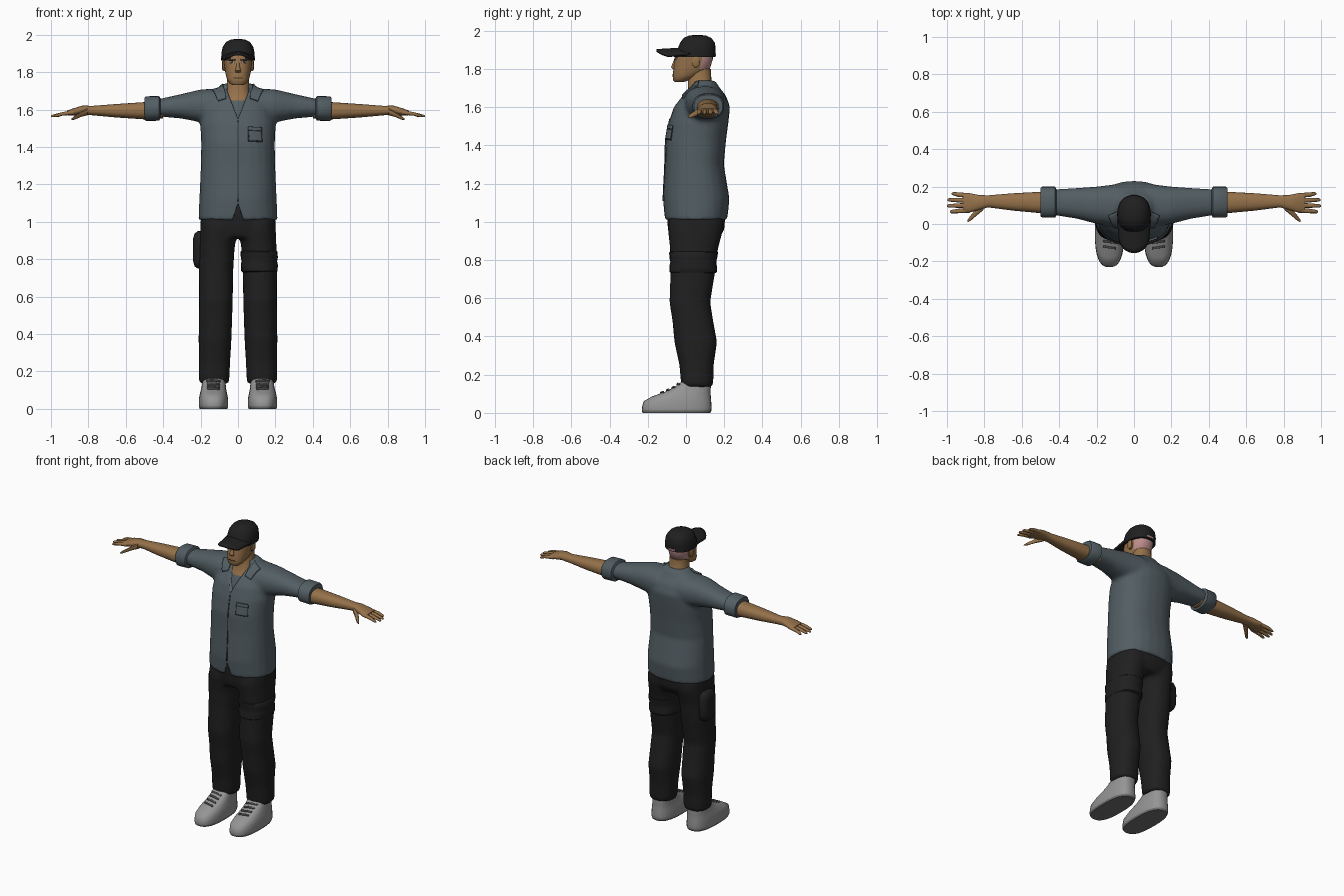
import bpy, bmesh, math
from mathutils import Vector

cube = bpy.data.objects.get("Cube")
if cube:
    bpy.data.objects.remove(cube, do_unlink=True)


def material(name, r, g, b):
    mat = bpy.data.materials.new(name)
    mat.use_nodes = True
    mat.diffuse_color = (r, g, b, 1)
    bsdf = next(n for n in mat.node_tree.nodes if n.type == 'BSDF_PRINCIPLED')
    bsdf.inputs["Base Color"].default_value = (r, g, b, 1)
    return mat


SLATE = material("slate_cloth", .085, .112, .125)
SEAM = material("dark_slate_seam", .03, .04, .045)
BLACK = material("black_cloth", .014, .014, .014)
SKIN = material("tan_skin", .3, .165, .068)
PINK = material("pink_scalp", .5, .27, .26)
GREY = material("grey_leather", .3, .3, .3)
SOLE = material("dark_grey_sole", .16, .16, .16)
WHITE = material("eye_white", .6, .6, .6)
BROWN = material("dark_brown", .05, .03, .015)


def finish(name, bm, mat, mirror=False):
    """Turn a bmesh into a smooth-shaded object, optionally mirrored in x."""
    bmesh.ops.recalc_face_normals(bm, faces=bm.faces)
    mesh = bpy.data.meshes.new(name)
    bm.to_mesh(mesh)
    bm.free()
    mesh.materials.append(mat)
    obj = bpy.data.objects.new(name, mesh)
    bpy.context.collection.objects.link(obj)
    bpy.ops.object.select_all(action='DESELECT')
    obj.select_set(True)
    bpy.context.view_layer.objects.active = obj
    bpy.ops.object.shade_smooth_by_angle(angle=math.radians(45))
    if mirror:
        obj.modifiers.new("mirror", 'MIRROR')
    return obj


def add_loft(bm, axis, rings, side=1, n=24, p=2.3):
    """Rings are (position on axis, centre, centre, radius, radius)."""
    loops = []
    for t, cu, cv, ru, rv in rings:
        loop = []
        for i in range(n):
            a = math.tau * i / n
            c, s = math.cos(a), math.sin(a)
            u = cu + ru * math.copysign(abs(c) ** (2 / p), c)
            v = cv + rv * math.copysign(abs(s) ** (2 / p), s)
            x, y, z = (u, v, t) if axis == 'z' else (t, u, v)
            loop.append(bm.verts.new((x * side, y, z)))
        loops.append(loop)
    for low, high in zip(loops, loops[1:]):
        for i in range(n):
            j = (i + 1) % n
            bm.faces.new((low[i], low[j], high[j], high[i]))
    bm.faces.new(loops[0])
    bm.faces.new(loops[-1])


def loft(name, axis, rings, mat, mirror=False, **kw):
    bm = bmesh.new()
    add_loft(bm, axis, rings, **kw)
    return finish(name, bm, mat, mirror)


def paint(obj, mat, rule):
    obj.data.materials.append(mat)
    for face in obj.data.polygons:
        if rule(face.center):
            face.material_index = len(obj.data.materials) - 1


def blend(obj):
    """Fuse overlapping lofts into one soft cloth surface."""
    mod = obj.modifiers.new("fuse", 'REMESH')
    mod.mode, mod.voxel_size, mod.use_smooth_shade = 'VOXEL', .013, True
    soft = obj.modifiers.new("soften", 'SMOOTH')
    soft.factor, soft.iterations = .5, 4


def cut(obj, name, points, back):
    """Cut a prism with an xz outline into the front of a part."""
    bm = bmesh.new()
    front = [bm.verts.new((x, -.3, z)) for x, z in points]
    face = bm.faces.new(front)
    ext = bmesh.ops.extrude_face_region(bm, geom=[face])["geom"]
    for v in ext:
        if isinstance(v, bmesh.types.BMVert):
            v.co.y = back
    cutter = finish(name, bm, SLATE)
    cutter.hide_render = True
    cutter.display_type = 'WIRE'
    cutter.hide_set(True)
    mod = obj.modifiers.new(name, 'BOOLEAN')
    mod.operation, mod.solver, mod.object = 'DIFFERENCE', 'EXACT', cutter


def plate(name, corners, target, mat, thick=.006, mirror=False, n=8):
    """Thin patch between four corners, draped on a target."""
    a, b, c, d = map(Vector, corners)
    bm = bmesh.new()
    grid = [[bm.verts.new(a.lerp(b, i / n).lerp(d.lerp(c, i / n), j / n))
             for i in range(n + 1)] for j in range(n + 1)]
    for r, s in zip(grid, grid[1:]):
        for i in range(n):
            bm.faces.new((r[i], r[i + 1], s[i + 1], s[i]))
    obj = finish(name, bm, mat, mirror)
    wrap = obj.modifiers.new("drape", 'SHRINKWRAP')
    wrap.target, wrap.wrap_mode, wrap.offset = target, 'ABOVE_SURFACE', thick / 2
    solid = obj.modifiers.new("thickness", 'SOLIDIFY')
    solid.thickness, solid.offset = thick, 0
    return obj


def rect(x0, x1, z0, z1, y):
    return [(x0, y, z0), (x1, y, z0), (x1, y, z1), (x0, y, z1)]


# Shirt: torso and sleeves fused, open at neck and hem
bm = bmesh.new()
add_loft(bm, 'z', [(1.01, 0, .052, .212, .164), (1.12, 0, .054, .207, .174),
                   (1.3, 0, .044, .199, .154), (1.42, 0, .05, .197, .159),
                   (1.52, 0, .066, .202, .156), (1.6, 0, .083, .19, .148),
                   (1.66, 0, .095, .165, .115), (1.7, 0, .1, .12, .077),
                   (1.74, 0, .09, .078, .062)])
for side in (1, -1):
    add_loft(bm, 'x', [(.08, .1, 1.615, .115, .1), (.2, .1, 1.62, .1, .088),
                       (.3, .11, 1.618, .083, .066), (.44, .117, 1.609, .068, .044)], side)
shirt = finish("shirt", bm, SLATE)
blend(shirt)
cut(shirt, "neck_cutter", [(0, 1.55), (.085, 1.77), (-.085, 1.77)], .045)
cut(shirt, "hem_cutter", [(0, 1.1), (.04, .98), (-.04, .98)], -.07)
loft("sleeve_cuffs", 'x', [(.415, .117, 1.607, .07, .054), (.422, .117, 1.607, .083, .066),
                           (.49, .117, 1.605, .083, .066), (.5, .117, 1.605, .075, .06)],
     SLATE, True)
plate("collar_flaps", [(.062, -.005, 1.65), (.1, 0, 1.635), (.135, .05, 1.69), (.075, .07, 1.73)],
      shirt, SLATE, .009, True)
plate("front_placket", [(-.003, -.115, 1.11), (.003, -.115, 1.11), (.003, -.08, 1.54),
                        (-.003, -.08, 1.54)], shirt, SEAM, .004)
plate("pocket_seam", rect(.053, .137, 1.428, 1.505, -.09), shirt, SEAM, .004)
plate("chest_pocket", rect(.058, .132, 1.433, 1.485, -.09), shirt, SLATE, .009)
plate("pocket_flap", rect(.055, .135, 1.488, 1.508, -.09), shirt, SLATE, .0095)

# Neck and chest, with an undershirt low in the opening
neck = loft("neck", 'z', [(1.5, 0, .075, .12, .13), (1.6, 0, .08, .12, .125),
                          (1.648, 0, .084, .1, .098), (1.7, 0, .073, .062, .062),
                          (1.8, 0, .07, .056, .06)], SKIN)
paint(neck, SLATE, lambda c: c.z < 1.648)

# Head with bare scalp at the back
head = loft("head", 'z', [(1.732, 0, -.035, .032, .025), (1.742, 0, -.025, .046, .043),
                          (1.765, 0, 0, .06, .07), (1.8, 0, .03, .068, .095),
                          (1.85, 0, .04, .075, .1), (1.9, 0, .048, .077, .094),
                          (1.94, 0, .05, .055, .07)], SKIN, n=32)
paint(head, PINK, lambda c: c.y > .085 and c.z > 1.79)
loft("nose", 'z', [(1.798, 0, -.06, .013, .008), (1.808, 0, -.063, .016, .016),
                   (1.83, 0, -.058, .01, .012), (1.86, 0, -.052, .007, .006)], SKIN, n=12)
loft("ears", 'x', [(.06, .05, 1.835, .018, .028), (.08, .052, 1.838, .02, .03),
                   (.085, .054, 1.838, .013, .022)], SKIN, True, n=16)
plate("eyes", rect(.018, .044, 1.848, 1.858, -.055), head, WHITE, .004, True)
plate("irises", rect(.027, .035, 1.848, 1.858, -.056), head, BROWN, .007, True)
plate("eyebrows", rect(.014, .05, 1.862, 1.869, -.055), head, BROWN, .007, True)
plate("mouth", rect(-.024, .024, 1.767, 1.771, -.068), head, BROWN, .004)

# Cap with arched brim and rear opening
cap = loft("cap_crown", 'z', [(1.862, 0, .05, .09, .103), (1.9, 0, .055, .089, .1),
                              (1.935, 0, .06, .082, .092), (1.962, 0, .06, .064, .073),
                              (1.975, 0, .06, .036, .043), (1.978, 0, .06, .01, .012)],
           BLACK, n=32)
plate("cap_opening", rect(-.025, .025, 1.868, 1.88, .153), cap, PINK, .004)
bm = bmesh.new()
rows = []
for j in range(7):
    t = j / 6
    row = []
    for i in range(13):
        s = i / 6 - 1
        y = .02 - t * (.09 + .085 * math.sqrt(1 - .92 * s * s))
        row.append(bm.verts.new((s * (.087 - .012 * t), y, 1.907 - .01 * t - .03 * s * s)))
    rows.append(row)
for r, q in zip(rows, rows[1:]):
    for i in range(12):
        bm.faces.new((r[i], r[i + 1], q[i + 1], q[i]))
brim = finish("cap_brim", bm, BLACK)
solid = brim.modifiers.new("thickness", 'SOLIDIFY')
solid.thickness, solid.offset = .014, 0

# Arms and hands
loft("arms", 'x', [(.4, .117, 1.598, .052, .046), (.5, .115, 1.594, .057, .046),
                   (.65, .118, 1.594, .046, .036), (.78, .121, 1.595, .032, .025),
                   (.83, .115, 1.597, .04, .025), (.88, .113, 1.588, .052, .019),
                   (.915, .113, 1.582, .05, .012)], SKIN, True)
for name, y0, y1, reach in (("index", .073, .066, .985), ("middle", .1, .097, 1),
                            ("ring", .126, .129, .997), ("little", .152, .162, .975)):
    loft(name + "_fingers", 'x', [(.88, y0, 1.585, .013, .012), (.94, (y0 + y1) / 2, 1.577, .012, .01),
                                  (reach - .008, y1, 1.566, .009, .007),
                                  (reach, y1, 1.564, .004, .003)], SKIN, True, n=10)
loft("thumbs", 'x', [(.805, .1, 1.59, .025, .02), (.84, .066, 1.575, .02, .014),
                     (.875, .03, 1.556, .014, .01), (.89, .016, 1.549, .006, .004)],
     SKIN, True, n=12)

# Trousers: hips and legs fused
bm = bmesh.new()
add_loft(bm, 'z', [(.915, 0, .045, .17, .13), (.96, 0, .053, .2, .148),
                   (1.02, 0, .053, .2, .152), (1.1, 0, .053, .18, .148)])
for side in (1, -1):
    add_loft(bm, 'z', [(.135, .127, .058, .078, .081), (.16, .128, .058, .082, .085),
                       (.25, .125, .055, .083, .09), (.37, .123, .051, .088, .112),
                       (.48, .12, .036, .089, .107), (.58, .118, .02, .09, .107),
                       (.75, .117, .037, .092, .118), (.86, .112, .042, .094, .126),
                       (.96, .102, .05, .1, .145), (1.02, .1, .053, .1, .14)], side)
blend(finish("trousers", bm, BLACK))
loft("thigh_strap", 'z', [(.73, .114, .037, .09, .115), (.738, .114, .037, .098, .124),
                          (.77, .114, .037, .099, .124), (.79, .114, .038, .095, .12),
                          (.81, .114, .038, .099, .125), (.84, .112, .04, .099, .128),
                          (.848, .112, .04, .09, .12)], BLACK)
loft("thigh_pouch", 'x', [(-.19, .07, .85, .065, .1), (-.215, .07, .85, .065, .1),
                          (-.232, .07, .85, .056, .088), (-.24, .07, .85, .035, .06)],
     BLACK, p=3.5)

# Shoes and laces
shoes = loft("shoes", 'z', [(0, .131, -.05, .074, .177), (.012, .131, -.049, .078, .182),
                            (.03, .131, -.048, .078, .182), (.06, .131, -.045, .077, .177),
                            (.085, .131, -.025, .072, .155), (.11, .13, .008, .066, .12),
                            (.135, .129, .035, .063, .095), (.17, .128, .055, .06, .07)],
             GREY, True, n=32, p=2.6)
paint(shoes, SOLE, lambda c: c.z < .012)
for k in range(4):
    y, z = -.13 + .03 * k, .093 + .013 * k
    plate(f"shoe_lace_{k + 1}", [(.1, y, z), (.16, y + .012, z), (.16, y + .02, z + .004),
                                 (.1, y + .008, z + .004)], shoes, SOLE, .008, True, 4)
